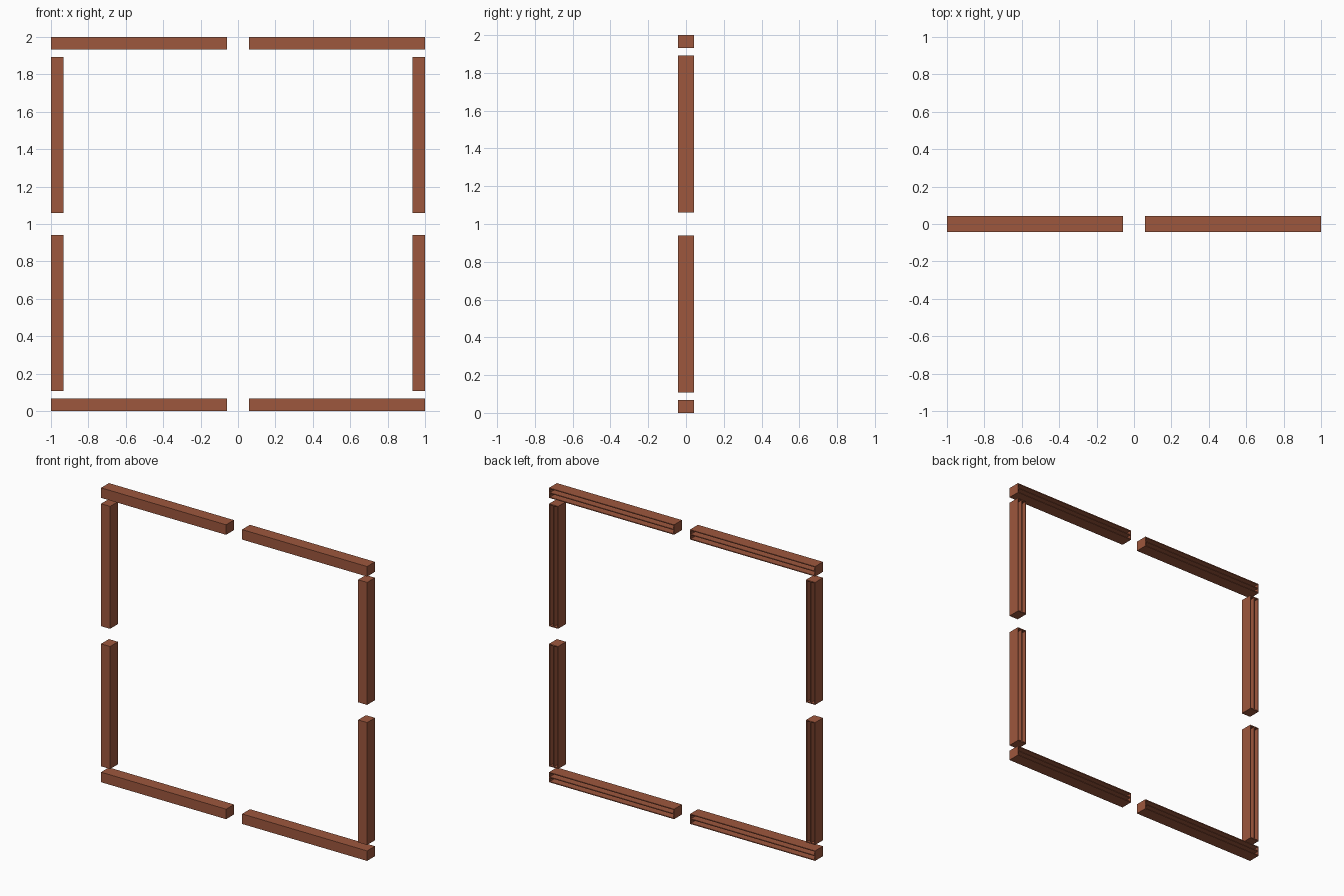
import bpy, bmesh
from mathutils import Vector

if "Cube" in bpy.data.objects:
    bpy.data.objects.remove(bpy.data.objects["Cube"])

T = 0.068      # beam thickness in the frame plane
D = 0.042      # half depth in y
G = 0.06       # half gap at the middle of each side
WALL = 0.006   # wall and rib thickness of the hollow back
FLOOR = -0.034 # y of the channel floor

wood = bpy.data.materials.new("brown_wood")
wood.diffuse_color = (0.34, 0.095, 0.047, 1)
wood.use_nodes = True
wood.node_tree.nodes["Principled BSDF"].inputs["Base Color"].default_value = wood.diffuse_color


def beam(name, length, centre, upright):
    """Closed front and ends, two long channels open at the back."""
    bm = bmesh.new()
    h, l = T / 2, length / 2
    # Cross-section of the channelled beam: (y, z)
    w = WALL
    prof = [(-D, -h), (D, -h), (D, -h + w), (FLOOR, -h + w), (FLOOR, -w / 2),
            (D, -w / 2), (D, w / 2), (FLOOR, w / 2), (FLOOR, h - w),
            (D, h - w), (D, h), (-D, h)]

    def extrude(section, x0, x1):
        face = bm.faces.new([bm.verts.new((x0, y, z)) for y, z in section])
        out = bmesh.ops.extrude_face_region(bm, geom=[face])["geom"]
        verts = [v for v in out if isinstance(v, bmesh.types.BMVert)]
        bmesh.ops.translate(bm, verts=verts, vec=(x1 - x0, 0, 0))
        if face.is_valid is False:
            return

    extrude(prof, -l + w, l - w)
    # End plates
    plate = [(-D, -h), (D, -h), (D, h), (-D, h)]
    extrude(plate, -l, -l + w)
    extrude(plate, l - w, l)
    if upright:
        for v in bm.verts:
            v.co = Vector((-v.co.z, v.co.y, v.co.x))
    bmesh.ops.recalc_face_normals(bm, faces=bm.faces)
    mesh = bpy.data.meshes.new(name)
    bm.to_mesh(mesh)
    bm.free()
    mesh.materials.append(wood)
    ob = bpy.data.objects.new(name, mesh)
    ob.location = centre
    bpy.context.collection.objects.link(ob)


# Square frame: two rails and two posts, each split in the middle
rail_len = 1 - G
post_len = 0.892 - G
for sx, side in ((-1, "left"), (1, "right")):
    for sz, level in ((-1, "lower"), (1, "upper")):
        beam(f"{level}_{side}_rail", rail_len,
             (sx * (G + rail_len / 2), 0, 1 + sz * (1 - T / 2)), False)
        beam(f"{level}_{side}_post", post_len,
             (sx * (1 - T / 2), 0, 1 + sz * (G + post_len / 2)), True)
